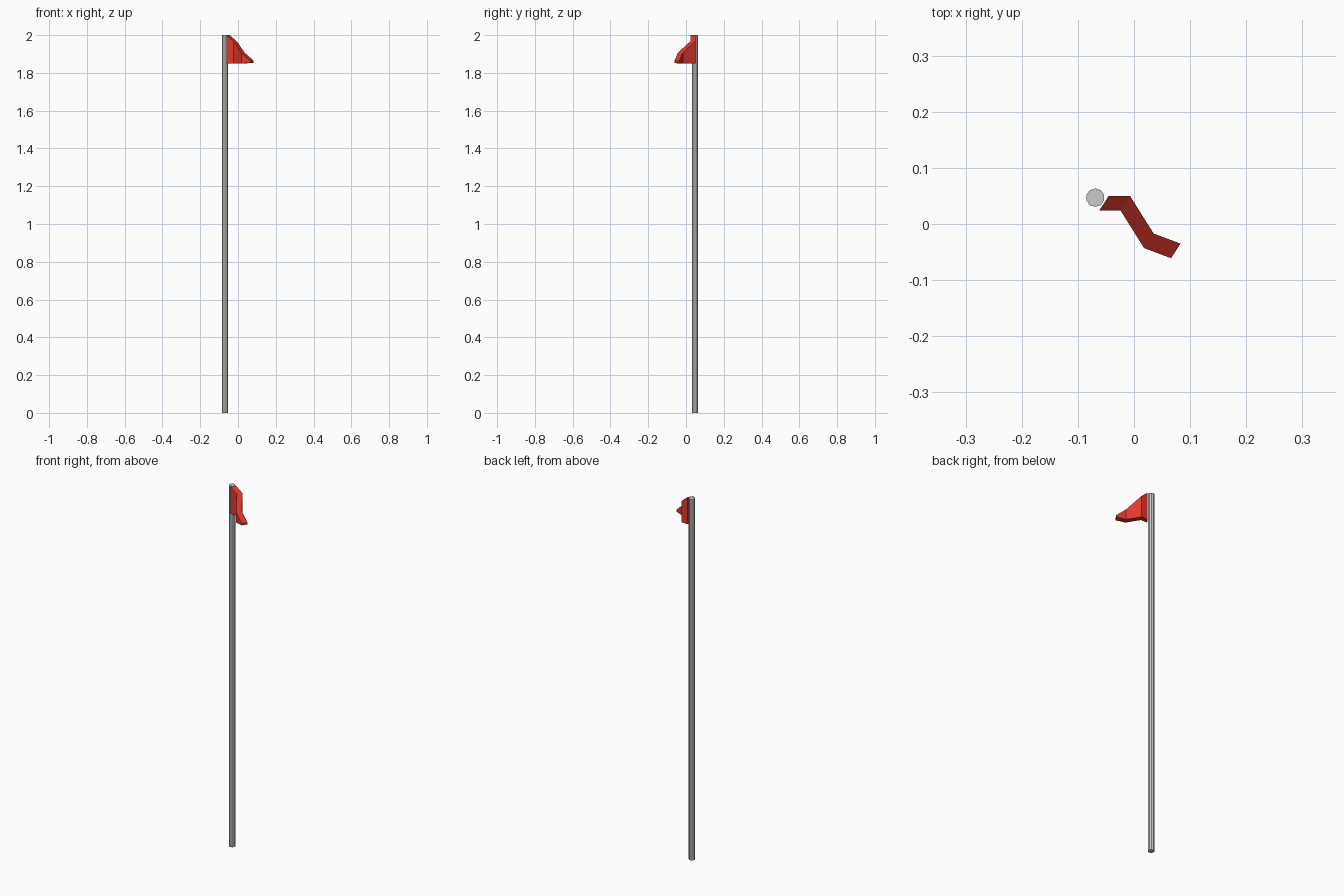
import bpy, bmesh
from mathutils import Vector

if "Cube" in bpy.data.objects:
    bpy.data.objects.remove(bpy.data.objects["Cube"])

# Pole: slim low-poly cylinder
bpy.ops.mesh.primitive_cylinder_add(vertices=10, radius=0.0165, depth=2.0,
                                    location=(-0.069, 0.047, 1.0))
bpy.context.object.name = "pole"

# Flag: folded pennant, stations of (x, y, bottom z, top z) along its front side
stations = [(-0.062, 0.024, 1.85, 2.0),
            (-0.024, 0.024, 1.85, 1.968),
            (0.018, -0.043, 1.85, 1.907),
            (0.066, -0.061, 1.853, 1.864)]
thickness = Vector((0.017, 0.026, 0))

bm = bmesh.new()
rings = []
for x, y, low, high in stations:
    a, b = Vector((x, y, low)), Vector((x, y, high))
    rings.append([bm.verts.new(p) for p in (a, b, b + thickness, a + thickness)])
for r, s in zip(rings, rings[1:]):
    for i in range(4):
        j = (i + 1) % 4
        bm.faces.new((r[i], r[j], s[j], s[i]))
bm.faces.new(rings[0])
bm.faces.new(rings[-1])
bmesh.ops.recalc_face_normals(bm, faces=bm.faces)
mesh = bpy.data.meshes.new("flag")
bm.to_mesh(mesh)
bm.free()
flag = bpy.data.objects.new("flag", mesh)
bpy.context.collection.objects.link(flag)

red = bpy.data.materials.new("red_cloth")
red.diffuse_color = (0.75, 0.04, 0.025, 1)
red.use_nodes = True
red.node_tree.nodes["Principled BSDF"].inputs["Base Color"].default_value = red.diffuse_color
mesh.materials.append(red)
